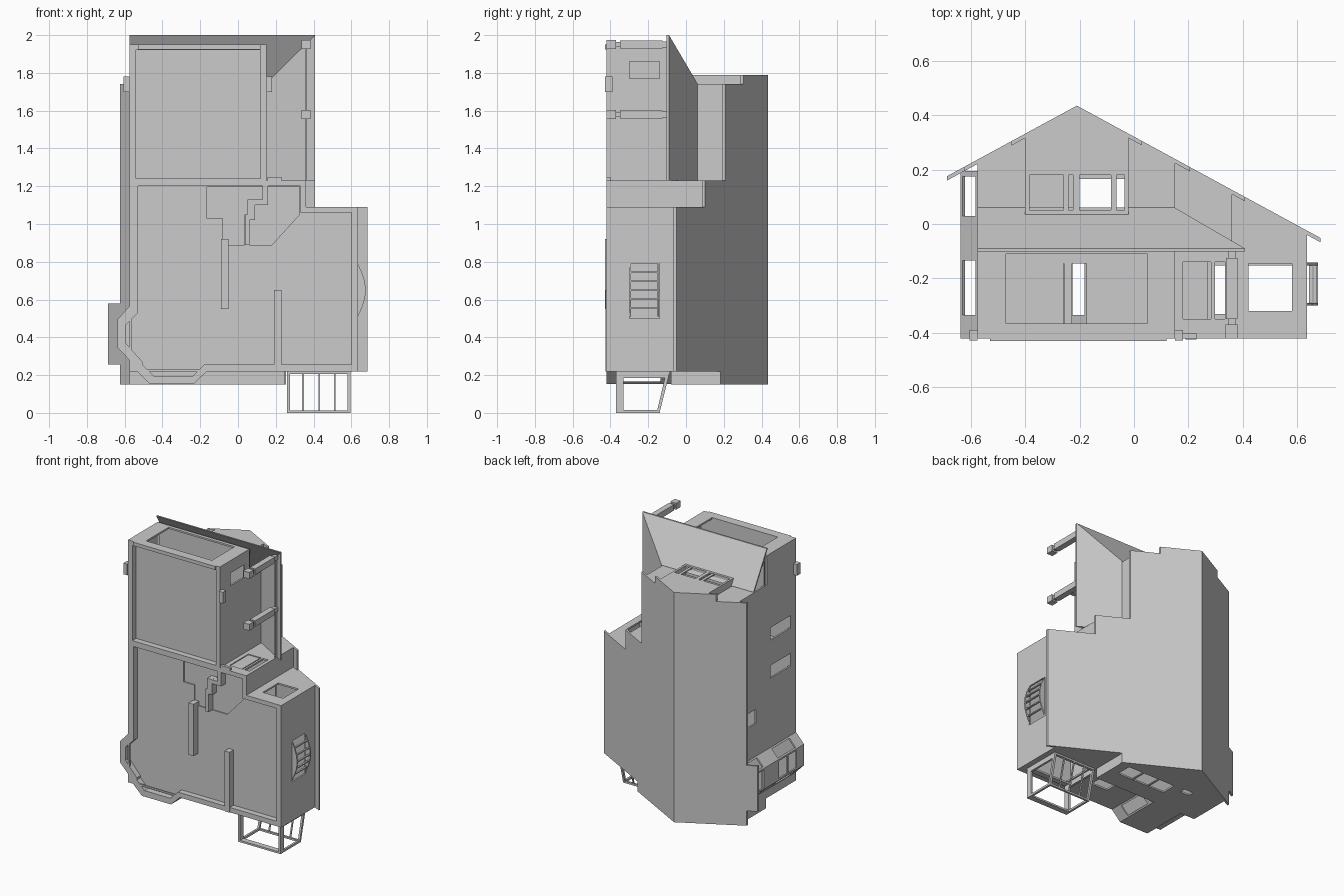
import bpy, bmesh, math
from mathutils import Vector

X, Y, Z = Vector((1, 0, 0)), Vector((0, 1, 0)), Vector((0, 0, 1))
grey = bpy.data.materials.new("plain_grey")
grey.diffuse_color = (0.6, 0.6, 0.6, 1)
T = 0.012          # wall thickness
RX = -0.21         # ridge position
FLOOR = -0.378     # underside of the ground floor


def roof_y(x):
    return 0.435 - 0.543 * abs(x - RX)


def under(x):
    return roof_y(x) - 0.016


def finish(name, bm):
    bmesh.ops.recalc_face_normals(bm, faces=bm.faces)
    me = bpy.data.meshes.new(name)
    bm.to_mesh(me)
    bm.free()
    me.materials.append(grey)
    ob = bpy.data.objects.new(name, me)
    bpy.context.collection.objects.link(ob)
    return ob


def plate(name, loops, o, u, v, offset, lift=None):
    """Outline with holes, thickened along offset."""
    bm = bmesh.new()
    for loop in loops:
        vs = [bm.verts.new(o + u * a + v * b) for a, b in loop]
        for i, w in enumerate(vs):
            bm.edges.new((vs[i - 1], w))
    bmesh.ops.triangle_fill(bm, edges=bm.edges[:], use_beauty=True)
    ext = bmesh.ops.extrude_face_region(bm, geom=bm.faces[:])
    bmesh.ops.translate(bm, vec=offset,
                        verts=[g for g in ext["geom"] if isinstance(g, bmesh.types.BMVert)])
    if lift:
        for w in bm.verts:
            w.co.y += lift(w.co.x)
    return finish(name, bm)


def rect(a0, a1, b0, b1):
    return [(a0, b0), (a1, b0), (a1, b1), (a0, b1)]


def wall_z(name, loops, z0, z1):      # loops in x, y
    return plate(name, loops, Z * z0, X, Y, Z * (z1 - z0))


def wall_x(name, loops, x0, x1):      # loops in y, z
    return plate(name, loops, X * x0, Y, Z, X * (x1 - x0))


def slab(name, loops, y0, y1, lift=None):   # loops in x, z
    return plate(name, loops, Y * y0, X, Z, Y * (y1 - y0), lift)


def box(name, x0, x1, y0, y1, z0, z1):
    return wall_z(name, [rect(x0, x1, y0, y1)], z0, z1)


# Main gable roof
slab("roof_right", [[(RX, .15), (.255, .15), (.255, .22), (.685, .22), (.685, 1.09), (.408, 1.09),
                     (.408, 1.23), (.205, 1.23), (.205, 1.74), (.03, 1.74), (.03, 1.79), (RX, 1.79)]],
     -.016, 0, roof_y)
slab("roof_left", [[(RX, .15), (RX, 1.79), (-.45, 1.79), (-.45, 1.74), (-.625, 1.74), (-.625, .58),
                    (-.688, .58), (-.688, .255), (-.625, .255), (-.625, .15)]], -.016, 0, roof_y)

# Lower hipped roof over garage and porch
bm = bmesh.new()
for pts in ([(-.575, -.09, 2), (.408, -.09, 2), (.15, .06, 1.745), (-.575, .06, 1.745)],
            [(.408, -.09, 2), (.408, -.09, 1.23), (.15, .06, 1.23), (.15, .06, 1.745)]):
    bm.faces.new([bm.verts.new(p) for p in pts])
bmesh.ops.remove_doubles(bm, verts=bm.verts, dist=1e-4)
ext = bmesh.ops.extrude_face_region(bm, geom=bm.faces[:])
bmesh.ops.translate(bm, vec=(0, -.012, 0),
                    verts=[g for g in ext["geom"] if isinstance(g, bmesh.types.BMVert)])
finish("hip_roof", bm)
box("porch_beam", .355, .362, -.095, -.07, 1.23, 1.95)

# Garage walls
wall_z("garage_front", [rect(-.575, .15, -.42, -.085), rect(-.47, .05, -.365, -.11)], 1.95 - T, 1.95)
box("garage_sill", -.53, .12, -.43, -.41, 1.925, 1.95)
wall_x("garage_right", [rect(-.42, -.085, 1.23, 1.95), rect(-.3, -.14, 1.77, 1.86)], .15 - T, .15)
for x in (-.605, .15):
    box("garage_lamp", x, x + .03, -.428, -.39, 1.70, 1.78)

# Left wall, stepping in over the garage, open to the bay
wl = under(-.575)
wall_x("left_wall", [[(-.42, .22), (-.07, .22), (-.07, .15), (wl, .15), (wl, 1.74), (-.09, 1.74),
                      (-.09, 1.95), (-.42, 1.95)],
                     rect(-.36, -.13, 1.33, 1.42), rect(-.36, -.13, 1.06, 1.15),
                     rect(.03, .14, .80, .90),
                     rect(-.41, -.09, .285, .56), rect(-.05, .19, .285, .56)], -.575, -.575 + T)

# Ground floor front wall with doors
wall_z("entry_wall", [[(-.565, -.42), (.36, -.42), (.36, under(.36)), (.15, under(.15)), (.15, -.09),
                       (-.565, -.09)],
                      rect(-.26, -.175, -.365, -.145), rect(.18, .283, -.35, -.14),
                      rect(.297, .335, -.35, -.14)], 1.23 - T, 1.23)
box("garage_back_door", -.258, -.228, -.365, -.145, 1.2, 1.225)
box("front_door", .18, .27, -.35, -.14, 1.212, 1.224)
box("door_step", .155, .23, -.42, -.40, 1.225, 1.25)
wall_x("entry_side", [rect(-.42, under(.36), 1.08, 1.23)], .36 - T, .36)

# Wing walls
wall_z("wing_front", [[(.35, -.42), (.635, -.42), (.635, under(.635)), (.35, under(.35))],
                      rect(.42, .58, -.32, -.145)], 1.09 - T, 1.09)
wall_x("wing_right", [rect(-.42, under(.635), .22, 1.09), rect(-.3, -.14, .5, .79)], .635 - T, .635)

# Rear walls, with the upper floor overhanging
wall_z("rear_lower", [[(-.575, -.42), (.635, -.42), (.635, under(.635)), (.25, under(.25)), (.25, -.07),
                       (-.575, -.07)],
                      rect(-.53, -.17, -.41, -.085), rect(.02, .15, -.25, -.13),
                      rect(.285, .59, -.36, -.11)], .22, .22 + T)
wall_z("rear_upper", [[(-.575, -.07), (.25, -.07), (.25, under(.25)), (RX, under(RX)), (-.575, wl)],
                      rect(-.2, .18, .055, .165), rect(-.35, -.28, .13, .175)], .15, .15 + T)
for x in (-.075, .055):
    box("rear_window_bar", x - .006, x + .006, .055, .165, .152, .16)
wall_x("overhang_side", [rect(-.07, under(.25), .15, .23)], .25 - T, .25)
slab("overhang_soffit", [rect(-.575, .25, .15, .232)], -.08, -.068)

# Upper front wall, projecting window bay and right wall
wall_z("upper_front", [[(-.575, .04), (.15, .04), (.15, under(.15)), (RX, under(RX)), (-.575, wl)],
                       rect(-.385, -.035, .05, .18)], 1.74 - T, 1.74)
wall_x("upper_right", [rect(-.09, under(.15), 1.23, 1.74)], .15 - T, .15)
wall_z("window_bay_front", [[(-.4, .035), (-.02, .035), (-.02, under(-.02)), (RX, under(RX)),
                             (-.4, under(-.4))],
                            rect(-.385, -.225, .052, .18), rect(-.2, -.035, .052, .18)], 1.79 - T, 1.79)
for x in (-.4, -.02 - T):
    box("window_bay_side", x, x + T, .035, under(-.4), 1.73, 1.785)
slab("window_bay_floor", [rect(-.4, -.02, 1.72, 1.785)], .035, .035 + T)
for x in (-.25, -.075):
    box("window_bay_bar", x - .01, x + .01, .052, .18, 1.78, 1.788)


# Projecting polygonal bays, window openings listed for each face
def bay(name, pts, y0, y1, windows):
    for (xa, za), (xb, zb), wins in zip(pts, pts[1:], windows):
        o = Vector((xa, 0, za))
        d = Vector((xb - xa, 0, zb - za))
        w, u = d.length, d.normalized()
        n = Vector((-u.z, 0, u.x))
        plate(name, [rect(0, w, y0, y1)] + [rect(.012, w - .012, a, b) for a, b in wins],
              o, u, Y, n * T)


LOW, HIGH = (-.335, -.135), (.03, .175)
left_pts = [(-.575, .565), (-.638, .495), (-.638, .345), (-.575, .28)]
rear_pts = [(-.535, .22), (-.465, .152), (-.235, .152), (-.165, .22)]
bay("left_bay", left_pts, -.42, .195, [(LOW, HIGH)] * 3)
bay("rear_bay", rear_pts, -.42, -.07, [(LOW,), (), (LOW,)])
for y in (-.24, .1):
    box("left_bay_bar", -.636, -.628, y - .005, y + .005, .357, .483)

# Bow window on the wing
arc = [(.635 + .042 * math.sin(math.pi * i / 6), .51 + .28 * i / 6) for i in range(7)]
for y in (-.3, -.152):
    slab("bow_window_rail", [arc], y, y + .01)
for x, z in arc[1:-1]:
    box("bow_window_bar", x - .012, x, -.295, -.15, z - .004, z + .004)

# Foundation ring around the ground floor
outer = [(-.575, 1.95)] + left_pts + [(-.575, .22)] + rear_pts + [
    (.635, .22), (.635, 1.09), (.36, 1.09), (.36, 1.23), (.15, 1.23), (.15, 1.95)]
inner = [(-.53, 1.2), (-.53, .53), (-.595, .465), (-.595, .37), (-.505, .27), (-.505, .255),
         (-.445, .195), (-.24, .195), (-.18, .255), (.6, .255), (.6, 1.06), (.33, 1.06), (.33, 1.2)]
slab("foundation", [outer, inner, rect(-.54, .12, 1.24, 1.92)], -.42, FLOOR + .012)

# Floors, with recessed entry and stair areas
entry = [(.06, .89), (.18, .89), (.325, 1.05), (.325, 1.195), (.16, 1.195), (.16, 1.1), (.09, 1.1),
         (.09, 1.02), (.06, 1.02)]
stair = [(-.165, 1.195), (-.165, 1.03), (-.08, 1.03), (-.08, .89), (.035, .89), (.035, 1.05),
         (.05, 1.05), (.05, 1.13), (.13, 1.13), (.13, 1.195)]
slab("ground_floor", [inner, entry, stair], FLOOR, FLOOR + .012)
slab("garage_floor", [rect(-.54, .12, 1.24, 1.92)], FLOOR, FLOOR + .012)
slab("entry_floor", [entry], FLOOR + .008, FLOOR + .016)
slab("stair_floor", [stair], FLOOR + .008, FLOOR + .016)
for x0, x1, z0, z1 in ((.036, .06, .89, 1.05), (.051, .09, 1.02, 1.13), (.131, .16, 1.1, 1.2),
                       (.051, .16, 1.101, 1.129)):
    box("footing_step", x0, x1, -.42, FLOOR + .012, z0, z1)
slab("upper_floor", [[(-.57, .155), (.24, .155), (.24, .225), (.35, .225), (.35, 1.22), (.14, 1.22),
                      (.14, 1.94), (-.57, 1.94)]], -.078, -.066)

# Inner walls
box("inner_wall_middle", -.09, -.05, -.43, -.07, .55, .92)
box("inner_wall_rear", .19, .23, -.425, -.07, .22, .65)
box("upper_partition", -.56, -.2, -.07, under(-.56), 1.0, 1.01)

# Porch posts with base and neck blocks
for z in (1.58, 1.95):
    for name, r, y0, y1 in (("base", .023, -.42, -.37), ("neck", .013, -.37, -.35),
                            ("shaft", .021, -.35, -.125), ("cap", .015, -.125, -.085)):
        box("porch_post_" + name, .36 - r, .36 + r, y0, y1, z - r, z + r)

# Sloped glasshouse frame at the rear
for x in (.26, .58):
    wall_x("glasshouse_side", [[(-.37, 0), (-.14, 0), (-.085, .22), (-.37, .22)],
                               [(-.33, .015), (-.152, .015), (-.112, .185), (-.33, .185)]], x, x + .015)
for x in (.345, .43, .512):
    wall_x("glasshouse_bar", [[(-.148, 0), (-.14, 0), (-.085, .22), (-.093, .22)]], x - .005, x + .005)
for y0, y1, z in ((-.37, -.33, 0), (-.152, -.138, 0), (-.37, -.33, .207), (-.105, -.086, .207)):
    box("glasshouse_rail", .26, .595, y0, y1, z, z + .013)
